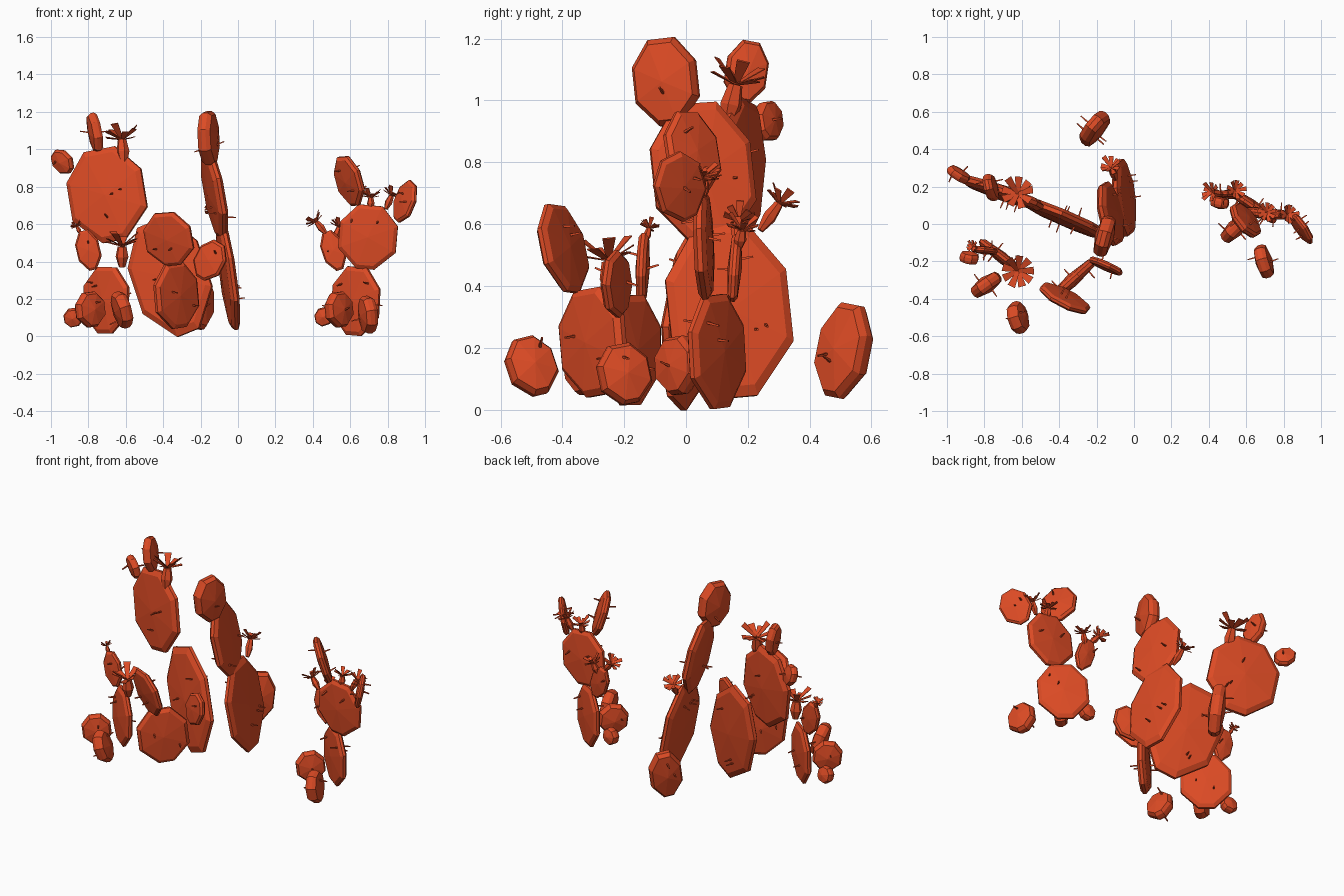
import bpy, bmesh, math, random
from mathutils import Vector

random.seed(4)
if "Cube" in bpy.data.objects:
    bpy.data.objects.remove(bpy.data.objects["Cube"])

mat = bpy.data.materials.new("cactus_orange_red")
mat.use_nodes = True
COLOUR = (0.72, 0.07, 0.018, 1)
mat.diffuse_color = COLOUR
mat.node_tree.nodes["Principled BSDF"].inputs["Base Color"].default_value = COLOUR


def finish(name, bm):
    bmesh.ops.recalc_face_normals(bm, faces=bm.faces)
    mesh = bpy.data.meshes.new(name)
    bm.to_mesh(mesh)
    bm.free()
    mesh.materials.append(mat)
    obj = bpy.data.objects.new(name, mesh)
    bpy.context.collection.objects.link(obj)


def loft(bm, rings):
    """Skin a list of rings; a ring of one vertex is a point cap."""
    rings = [[bm.verts.new(p) for p in ring] for ring in rings]
    for a, b in zip(rings, rings[1:]):
        n = max(len(a), len(b))
        for i in range(n):
            j = (i + 1) % n
            quad = [a[i % len(a)], a[j % len(a)], b[j % len(b)], b[i % len(b)]]
            bm.faces.new(list(dict.fromkeys(quad)))


def frame(axis):
    side = axis.orthogonal().normalized()
    return side, axis.cross(side)


def spine(bm, start, direction, length):
    """Thin square stick, pointed at the end."""
    s, t = frame(direction)
    def square(at, r):
        return [at + s * r, at + t * r, at - s * r, at - t * r]
    loft(bm, [[start], square(start, 0.006), square(start + direction * length, 0.004),
              [start + direction * length]])


def pad(name, base, tip, heading, width, thick, spines=2):
    """Flat faceted egg from base to tip; heading is the compass of its width."""
    base, tip = Vector(base), Vector(tip)
    length = (tip - base).length
    up = (tip - base).normalized()
    h = math.radians(heading)
    across = Vector((math.cos(h), math.sin(h), 0))
    across = (across - up * across.dot(up)).normalized()
    normal = across.cross(up)
    mid = (base + tip) / 2
    grow = 0.5 / math.cos(math.pi / 8)

    def ring(scale, depth):
        pts = []
        for i in range(8):
            a = (i + 0.5) * math.tau / 8
            v = math.sin(a)
            taper = 0.75 if v < -0.8 else 1
            pts.append(mid + across * (math.cos(a) * grow * taper * width * scale)
                       + up * (v * grow * length * scale) + normal * depth * thick)
        return pts

    bm = bmesh.new()
    loft(bm, [[mid - normal * thick * 0.52], ring(0.88, -0.35), ring(1, -0.13),
              ring(1, 0.13), ring(0.88, 0.35), [mid + normal * thick * 0.52]])
    for sign in (-1, 1):
        for _ in range(spines):
            spot = (mid + across * random.uniform(-0.3, 0.3) * width
                    + up * random.uniform(-0.3, 0.3) * length + normal * sign * thick * 0.3)
            lean = normal * sign + up * random.uniform(-0.3, 0.4)
            spine(bm, spot, lean.normalized(), 0.03 + thick * 0.3)
    finish(name, bm)


def flower(name, base, top, radius):
    """Tapered bud with a crown of flat petals."""
    base, top = Vector(base), Vector(top)
    axis = (top - base).normalized()
    s, t = frame(axis)
    bm = bmesh.new()

    def ring(f, r):
        return [base.lerp(top, f) + (s * math.cos(a) + t * math.sin(a)) * r * radius
                for a in (i * math.tau / 6 for i in range(6))]
    loft(bm, [[base], ring(0, 0.2), ring(0.5, 0.42), ring(1, 0.28), [top]])
    for i in range(9):
        a = i * math.tau / 9
        out = s * math.cos(a) + t * math.sin(a)
        side = axis.cross(out)
        rise = (0.25, 0.5, 0.85)[i % 3]
        end = top + out * radius + axis * radius * rise
        half = side * radius * 0.25
        lift = axis * 0.004
        sheet = [top - half * 0.4, end - half, end + half, top + half * 0.4]
        loft(bm, [[top], sheet, [p + lift for p in sheet], [end + lift]])
    finish(name, bm)


# Large left plant: name, base, tip, heading, width, thickness
pad("large_lower_pad", (-0.265, -0.03, 0.02), (-0.46, 0.085, 0.61), -22, 0.42, 0.08, 3)
pad("large_upper_pad", (-0.66, 0.14, 0.51), (-0.74, 0.19, 1.0), -19, 0.425, 0.08, 3)
pad("large_top_bud", (-0.745, 0.18, 0.99), (-0.785, 0.21, 1.19), 103, 0.135, 0.07, 1)
pad("large_side_bud", (-0.89, 0.245, 0.885), (-0.985, 0.285, 0.98), -35, 0.115, 0.06, 1)
flower("large_flower", (-0.61, 0.13, 0.92), (-0.62, 0.16, 1.05), 0.085)

# Front branch of the left plant
pad("front_lower_pad", (-0.315, -0.285, 0.045), (-0.345, -0.315, 0.39), 42, 0.30, 0.07)
pad("front_upper_pad", (-0.345, -0.37, 0.38), (-0.395, -0.425, 0.66), -27, 0.28, 0.055)
pad("front_side_pad", (-0.20, -0.21, 0.31), (-0.10, -0.24, 0.50), -25, 0.17, 0.05, 1)

# Tall sideways branch
pad("tall_lower_pad", (-0.015, 0.17, 0.04), (-0.09, 0.11, 0.60), 97, 0.395, 0.07, 3)
pad("tall_middle_pad", (-0.085, 0.08, 0.53), (-0.165, 0.03, 0.99), 102, 0.33, 0.075)
pad("tall_top_pad", (-0.15, -0.05, 0.92), (-0.165, -0.08, 1.20), 75, 0.21, 0.10, 1)
flower("tall_flower", (-0.10, 0.24, 0.58), (-0.12, 0.30, 0.665), 0.055)
pad("rear_ground_pad", (-0.21, 0.48, 0.04), (-0.21, 0.54, 0.34), 50, 0.19, 0.10)

# Small left plant
pad("small_lower_pad", (-0.71, -0.18, 0.015), (-0.70, -0.18, 0.37), -38, 0.30, 0.06)
pad("small_upper_pad", (-0.775, -0.145, 0.355), (-0.825, -0.135, 0.565), -5, 0.125, 0.045, 1)
flower("small_flower", (-0.62, -0.24, 0.37), (-0.62, -0.25, 0.48), 0.085)
flower("small_bud_flower", (-0.84, -0.13, 0.545), (-0.86, -0.12, 0.585), 0.03)
pad("small_ground_pad_front", (-0.60, -0.47, 0.05), (-0.64, -0.53, 0.23), 107, 0.16, 0.09, 1)
pad("small_ground_pad_side", (-0.78, -0.32, 0.05), (-0.80, -0.33, 0.235), 35, 0.17, 0.09, 1)
pad("small_ground_bud", (-0.84, -0.18, 0.07), (-0.92, -0.18, 0.13), -10, 0.10, 0.07, 0)

# Right plant
pad("right_lower_pad", (0.62, 0.11, 0.005), (0.64, 0.09, 0.37), -34, 0.30, 0.06)
pad("right_middle_pad", (0.68, 0.065, 0.36), (0.71, 0.05, 0.70), -5, 0.31, 0.06)
pad("right_top_pad", (0.63, 0.04, 0.70), (0.56, 0.00, 0.96), -52, 0.205, 0.06)
pad("right_side_pad", (0.85, 0.01, 0.62), (0.935, -0.05, 0.82), -57, 0.18, 0.045)
pad("right_low_side_pad", (0.545, 0.15, 0.355), (0.475, 0.165, 0.56), -2, 0.12, 0.045, 1)
pad("right_ground_pad_front", (0.70, -0.18, 0.02), (0.69, -0.22, 0.21), 107, 0.17, 0.09, 1)
pad("right_ground_pad_side", (0.55, -0.02, 0.05), (0.53, -0.03, 0.235), 45, 0.17, 0.09, 1)
pad("right_ground_bud", (0.50, 0.11, 0.08), (0.42, 0.12, 0.13), -10, 0.10, 0.07, 0)
for i, (root, top) in enumerate([
        ((0.47, 0.16, 0.55), (0.42, 0.17, 0.61)), ((0.52, 0.17, 0.52), (0.54, 0.18, 0.58)),
        ((0.71, 0.05, 0.68), (0.71, 0.06, 0.74)), ((0.79, 0.04, 0.68), (0.82, 0.05, 0.75))]):
    flower(f"right_flower_{i + 1}", root, top, 0.05)
